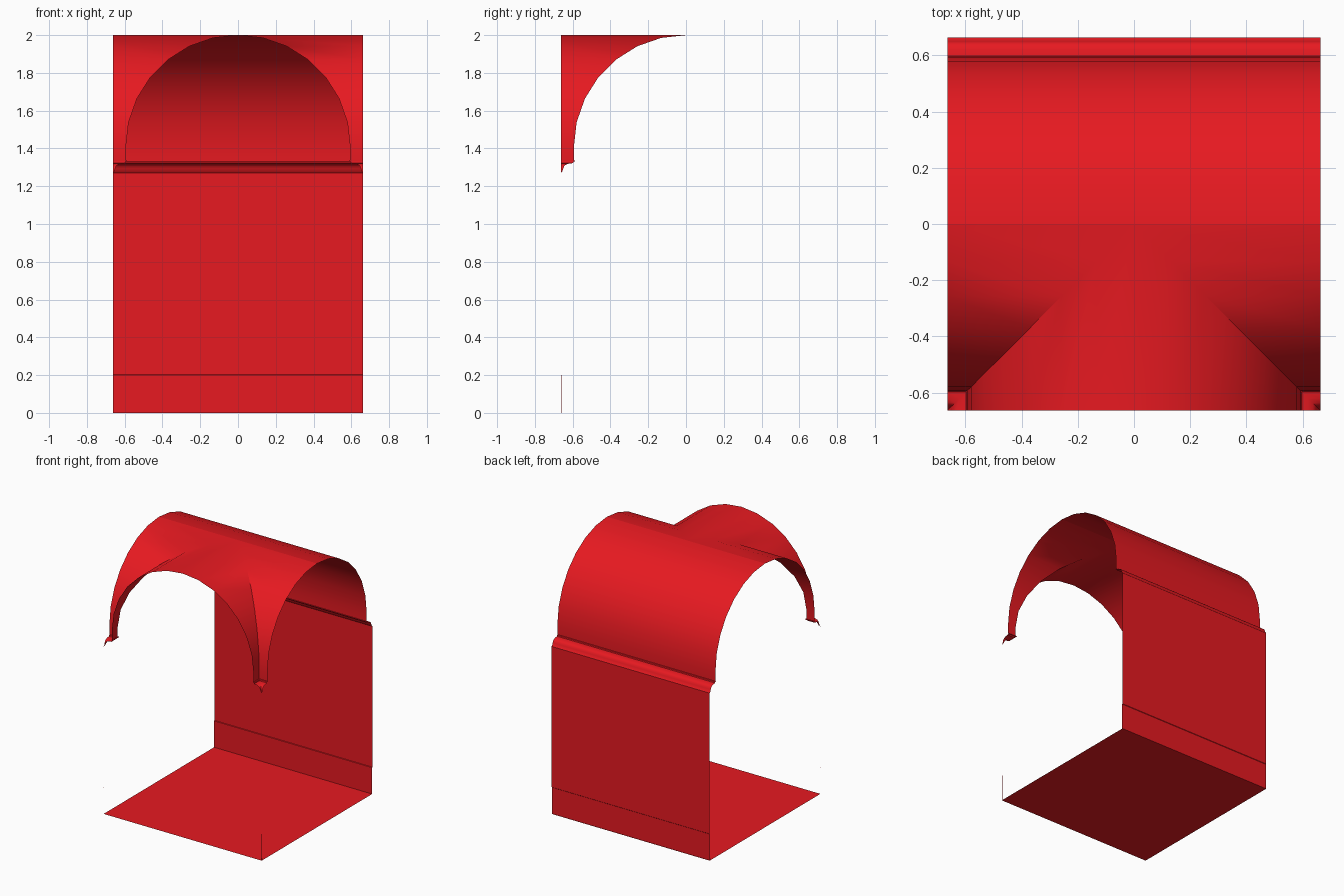
import bpy, bmesh, math

if "Cube" in bpy.data.objects:
    bpy.data.objects.remove(bpy.data.objects["Cube"])

E = 0.663          # half width of the square bay
R = 0.594          # vault radius
SPRING = 2.0 - R   # height where the arch starts to curve

red = bpy.data.materials.new("red")
red.diffuse_color = (0.8, 0.01, 0.015, 1)
red.use_nodes = True
red.node_tree.nodes["Principled BSDF"].inputs["Base Color"].default_value = red.diffuse_color


def finish(name, bm):
    bmesh.ops.remove_doubles(bm, verts=bm.verts, dist=1e-5)
    mesh = bpy.data.meshes.new(name)
    bm.to_mesh(mesh)
    bm.free()
    mesh.materials.append(red)
    obj = bpy.data.objects.new(name, mesh)
    bpy.context.collection.objects.link(obj)
    bpy.ops.object.select_all(action='DESELECT')
    obj.select_set(True)
    bpy.context.view_layer.objects.active = obj
    bpy.ops.object.shade_smooth_by_angle(angle=math.radians(30))


def strip(bm, profile, start, end, flip=False):
    """Ruled surface; start and end place each (depth, z) profile point."""
    rows = [(bm.verts.new(start(d, z)), bm.verts.new(end(d, z))) for d, z in profile]
    for (a, b), (c, e) in zip(rows, rows[1:]):
        loop = [a, b, e, c]
        bm.faces.new(loop[::-1] if flip else loop)


def bay(name, profile, front=True):
    """Sweep a profile along the back, then mitre it round both front corners."""
    bm = bmesh.new()
    strip(bm, profile, lambda d, z: (-E, d, z), lambda d, z: (E, d, z))
    if front:
        for s in (-1, 1):
            corner = lambda d, z: (s * d, -d, z)
            strip(bm, profile, corner, lambda d, z: (s * E, -d, z), s > 0)
            strip(bm, profile, corner, lambda d, z: (s * d, -E, z), s < 0)
    finish(name, bm)


# Floor
bm = bmesh.new()
bm.faces.new([bm.verts.new((x * E, y * E, 0))
              for x, y in ((-1, -1), (1, -1), (1, 1), (-1, 1))])
finish("floor", bm)

# Skirting board, including slim returns at the front corners
bay("skirting", [(E - 0.003, 0), (E - 0.003, 0.2), (E, 0.203)])

# Back wall
bay("back_wall", [(E, 0.203), (E, 1.27)], front=False)

# Cornice moulding
bay("cornice", [(E, 1.27), (0.655, 1.279), (0.65, 1.293), (0.645, 1.306),
                (0.636, 1.314), (0.62, 1.32), (0.598, 1.322), (0.596, 1.33),
                (0.588, 1.331), (0.588, 1.335), (R, 1.335)])

# Vault: barrel along x joined by a front cross barrel along y
arc = [(R * math.cos(i * math.pi / 14), SPRING + R * math.sin(i * math.pi / 14))
       for i in range(7)]
bay("vault", [(R, 1.335)] + arc + [(0, 2.0)])
